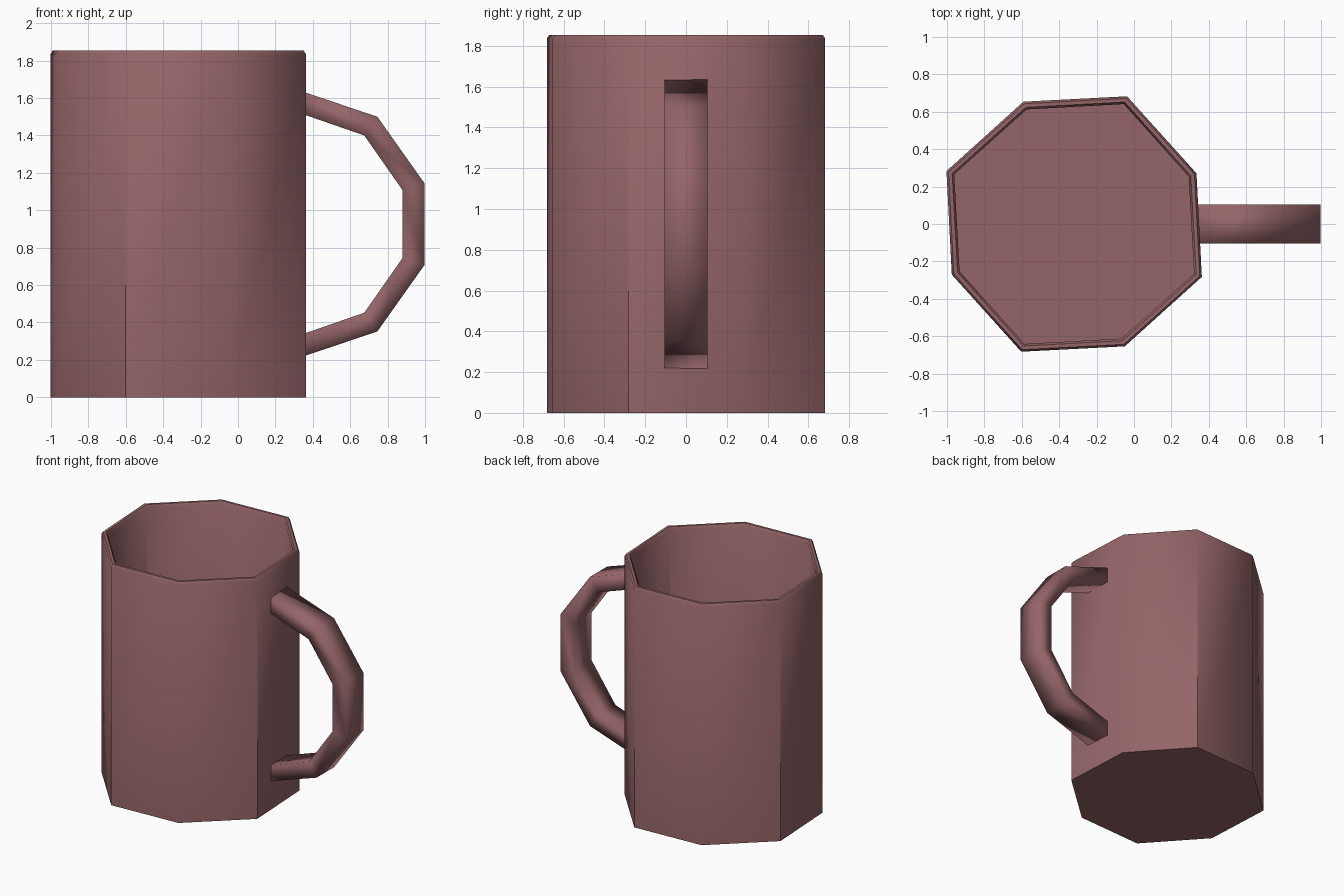
import bpy, bmesh, math

if "Cube" in bpy.data.objects:
    bpy.data.objects.remove(bpy.data.objects["Cube"])

mat = bpy.data.materials.new("dusty_rose")
mat.diffuse_color = (0.30, 0.13, 0.14, 1)
mat.use_nodes = True
mat.node_tree.nodes["Principled BSDF"].inputs["Base Color"].default_value = mat.diffuse_color


def loft(name, rings, closed_ends=True):
    """Skin a list of equal-length point rings, capping both ends."""
    bm = bmesh.new()
    vs = [[bm.verts.new(p) for p in r] for r in rings]
    n = len(rings[0])
    for a, b in zip(vs, vs[1:]):
        for i in range(n):
            j = (i + 1) % n
            bm.faces.new((a[i], a[j], b[j], b[i]))
    bm.faces.new(vs[0])
    bm.faces.new(vs[-1])
    bmesh.ops.recalc_face_normals(bm, faces=bm.faces)
    me = bpy.data.meshes.new(name)
    bm.to_mesh(me)
    bm.free()
    ob = bpy.data.objects.new(name, me)
    bpy.context.collection.objects.link(ob)
    me.materials.append(mat)
    bpy.ops.object.select_all(action='DESELECT')
    ob.select_set(True)
    bpy.context.view_layer.objects.active = ob
    return ob


def octagon(inset, z):
    """Slightly uneven octagon: corner radii alternate."""
    pts = []
    for k in range(8):
        a = math.radians(22.5 + 45 * k)
        r = (0.708, 0.739)[k % 2] - inset
        pts.append((-0.32 + r * math.cos(a), r * math.sin(a), z))
    return pts


# Cup: outer wall, bevelled rim, inner wall and floor
profile = [(0, 0), (0, 1.835), (0.012, 1.853), (0.033, 1.853),
           (0.045, 1.835), (0.045, 0.05)]
loft("cup_body", [octagon(i, z) for i, z in profile])
bpy.ops.object.shade_smooth_by_angle(angle=math.radians(50))

# Handle: flat strap, upper half mirrored about its mid height
mid = 0.926
half = [((0.335, 1.638), (0.335, 1.518)),
        ((0.745, 1.50), (0.675, 1.40)),
        ((0.998, 1.143), (0.88, 1.107))]
path = half + [tuple((x, 2 * mid - z) for x, z in s) for s in reversed(half)]
w = 0.105
loft("handle", [[(o[0], -w, o[1]), (o[0], w, o[1]),
                 (i[0], w, i[1]), (i[0], -w, i[1])] for o, i in path])
bpy.ops.object.shade_smooth()
